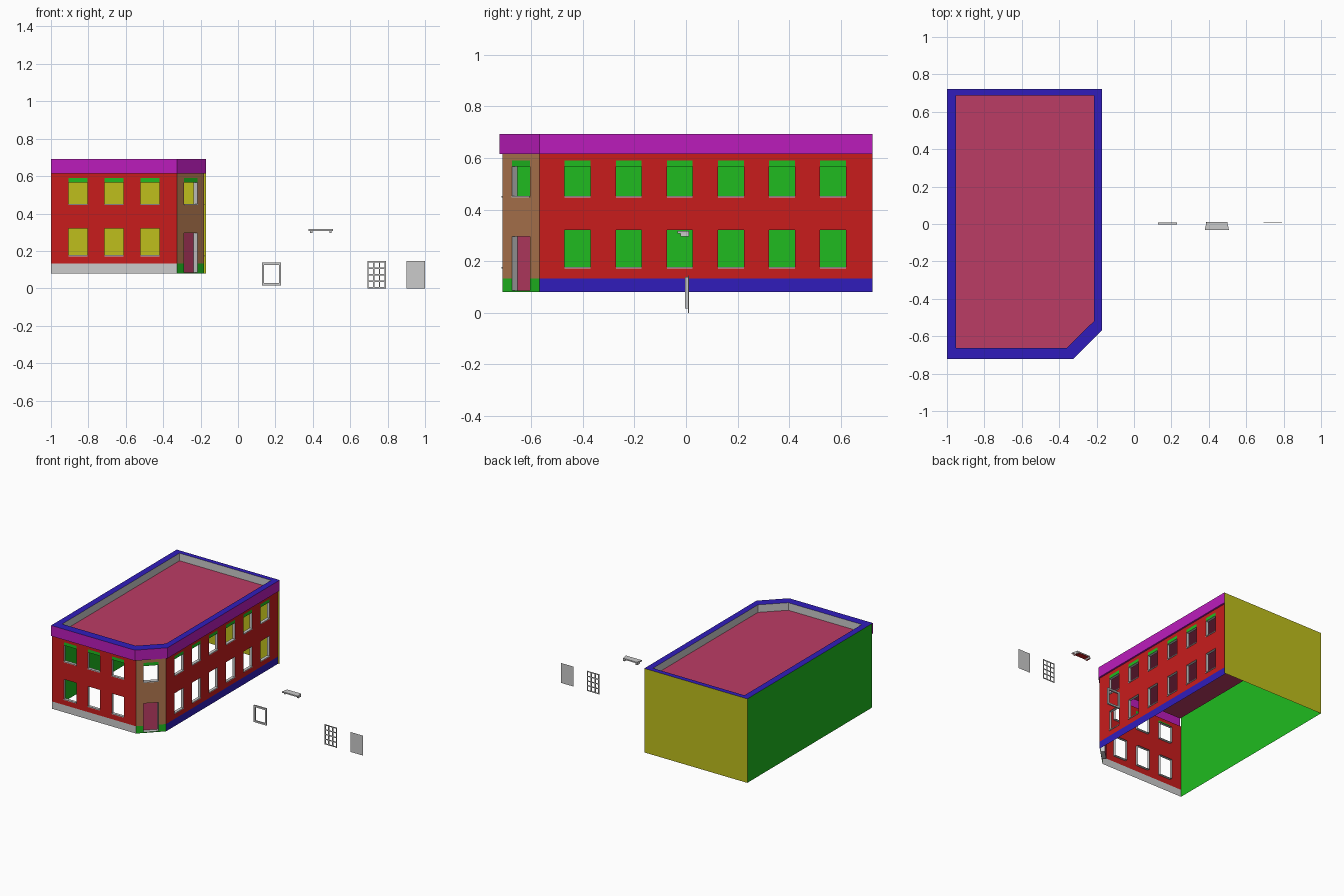
import bpy
from mathutils import Vector

if "Cube" in bpy.data.objects:
    bpy.data.objects.remove(bpy.data.objects["Cube"])

COL = {"red": (.58, .012, .012), "yellow": (.52, .52, .012), "green": (.014, .5, .014),
       "blue": (.03, .012, .5), "magenta": (.5, .012, .5), "maroon": (.5, .045, .13),
       "tan": (.45, .19, .08)}
MATS = {}
for key, c in COL.items():
    MATS[key] = bpy.data.materials.new(key)
    MATS[key].diffuse_color = (*c, 1)


def make(name, quads, color=None):
    """Mesh object from a list of polygons (each a list of points)."""
    verts, faces, index = [], [], {}
    for q in quads:
        face = []
        for p in q:
            k = tuple(round(v, 5) for v in p)
            if k not in index:
                index[k] = len(verts)
                verts.append(k)
            face.append(index[k])
        faces.append(face)
    me = bpy.data.meshes.new(name)
    me.from_pydata(verts, [], faces)
    ob = bpy.data.objects.new(name, me)
    bpy.context.collection.objects.link(ob)
    if color:
        me.materials.append(MATS[color])
    return ob


def box(x0, x1, y0, y1, z0, z1):
    b = [(x0, y0), (x1, y0), (x1, y1), (x0, y1)]
    lo, hi = [(*p, z0) for p in b], [(*p, z1) for p in b]
    return [lo[::-1], hi] + [[lo[i], lo[(i + 1) % 4], hi[(i + 1) % 4], hi[i]] for i in range(4)]


def strip(a, b, closed=False):
    n = len(a)
    return [[a[i], a[(i + 1) % n], b[(i + 1) % n], b[i]] for i in range(n if closed else n - 1)]


def at(pts, z):
    return [(x, y, z) for x, y in pts]


Z0, BASE, EAVE, TOP, ROOF = .08, .133, .615, .692, .637
LOW, UP, LINTEL = (.175, .32), (.45, .567), .59
HALF = .05


def facade(name, a, b, centres, color, base_color, floors, depth):
    """Wall with openings, reveals, sills and upper lintels, plus its base band."""
    a, b = Vector(a), Vector(b)
    length = (b - a).length
    d = (b - a) / length
    n = Vector((d.y, -d.x))

    def P(u, z, out=0):
        p = a + d * u + n * out
        return (p.x, p.y, z)

    def rect(u0, u1, z0, z1, out=0):
        return [P(u0, z0, out), P(u1, z0, out), P(u1, z1, out), P(u0, z1, out)]

    us = sorted([0, length] + [c + s * HALF for c in centres for s in (-1, 1)])
    zs = sorted({Z0, BASE, EAVE, LINTEL} | {z for f in floors for z in f})
    wall, base, lintel, reveal, sill = [], [], [], [], []
    for i in range(len(us) - 1):
        for z0, z1 in zip(zs, zs[1:]):
            mid = (z0 + z1) / 2
            if i % 2 and any(f[0] < mid < f[1] for f in floors):
                continue
            r = rect(us[i], us[i + 1], z0, z1)
            if z1 <= BASE:
                base.append(r)
            elif i % 2 and UP[1] < mid < LINTEL:
                lintel.append(r)
            else:
                wall.append(r)
    for c in centres:
        u0, u1 = c - HALF, c + HALF
        for z0, z1 in floors:
            front, back = rect(u0, u1, z0, z1), rect(u0, u1, z0, z1, -depth)
            reveal += strip(front, back, True)
            if z0 > BASE:
                f, k = rect(u0, u1, z0 - .004, z0 + .002, .004), rect(u0, u1, z0 - .004, z0 + .002)
                sill += [f] + strip(k, f, True)
    make(name + "_wall", wall, color)
    make(name + "_base", base, base_color)
    make(name + "_lintels", lintel, "green")
    make(name + "_window_reveals", reveal)
    make(name + "_sills", sill)
    return rect


# Street walls and the angled corner
YB = .723
A, B, C, D = (-1, -.71), (-.325, -.71), (-.182, -.568), (-.182, YB)
facade("front", A, B, [.145, .337, .53], "red", None, [LOW, UP], .02)
facade("side", C, D, [-.42 + .198 * i + .568 for i in range(6)], "red", "blue", [LOW, UP], .02)
corner = facade("corner", B, C, [.101], "tan", "green", [(.086, .295), UP], .03)
make("corner_door", [corner(.101 - HALF, .101 + HALF, .086, .295, -.03)], "maroon")

# Plain party walls
make("back_wall", [[(-.172, YB, Z0), (-1, YB, Z0), (-1, YB, TOP), (-.172, YB, TOP)]], "yellow")
make("left_wall", [[(-1, YB, Z0), (-1, -.71, Z0), (-1, -.71, TOP), (-1, YB, TOP)]], "green")

# Cornice, parapet and roof
outer = [(-1, -YB), (-.325, -YB), (-.17, -.568), (-.17, YB)]
inner = [(-.953, -.663), (-.36, -.663), (-.215, -.52), (-.215, .688), (-.953, .688)]
ring = outer + [(-1, YB)]
make("cornice", strip(at(outer, EAVE), at(outer, TOP))
     + strip(at([A, B, C, D], EAVE), at(outer, EAVE)), "magenta")
make("parapet_top", strip(at(ring, TOP), at(inner, TOP), True), "blue")
make("parapet_inside", strip(at(inner, TOP), at(inner, ROOF), True))
make("roof", [at(inner, ROOF)], "maroon")

# Loose window frame
x0, x1, z0, z1, w = .128, .23, .016, .138, .012
make("window_frame", box(x0, x0 + w, -.003, .008, z0, z1) + box(x1 - w, x1, -.003, .008, z0, z1)
     + box(x0 + w, x1 - w, -.003, .008, z0, z0 + w) + box(x0 + w, x1 - w, -.003, .008, z1 - w, z1))

# Loose window hood: tapered plate with a bracket under each end
plate = [(.378, -.033), (.508, -.033), (.498, .012), (.388, .012)]
lo, hi = at(plate, .307), at(plate, .316)
hood = make("window_hood", [lo[::-1], hi] + strip(lo, hi, True)
            + box(.385, .397, -.022, .012, .295, .307) + box(.489, .501, -.022, .012, .295, .307))
hood.data.materials.append(None)
hood.data.materials.append(MATS["red"])
for f in hood.data.polygons:
    f.material_index = 1 if f.normal.z < -.5 else 0

# Loose glazing grid: three columns by four rows
x0, x1, h, w, y0, y1 = .692, .79, .145, .007, .007, .012
bars = []
for i in range(4):
    x = x0 + (x1 - x0 - w) * i / 3
    bars += box(x, x + w, y0, y1, 0, h)
for i in range(5):
    z = (h - w) * i / 4
    bars += box(x0, x1, y0 + .001, y1 - .001, z, z + w)
make("glazing_grid", bars)

# Loose glass pane
make("glass_pane", [[(.9, .008, 0), (1, .008, 0), (1, .008, h), (.9, .008, h)]])

for m in bpy.data.materials:
    if m.users and not m.is_grease_pencil:
        m.use_nodes = True
        m.node_tree.nodes["Principled BSDF"].inputs["Base Color"].default_value = m.diffuse_color
